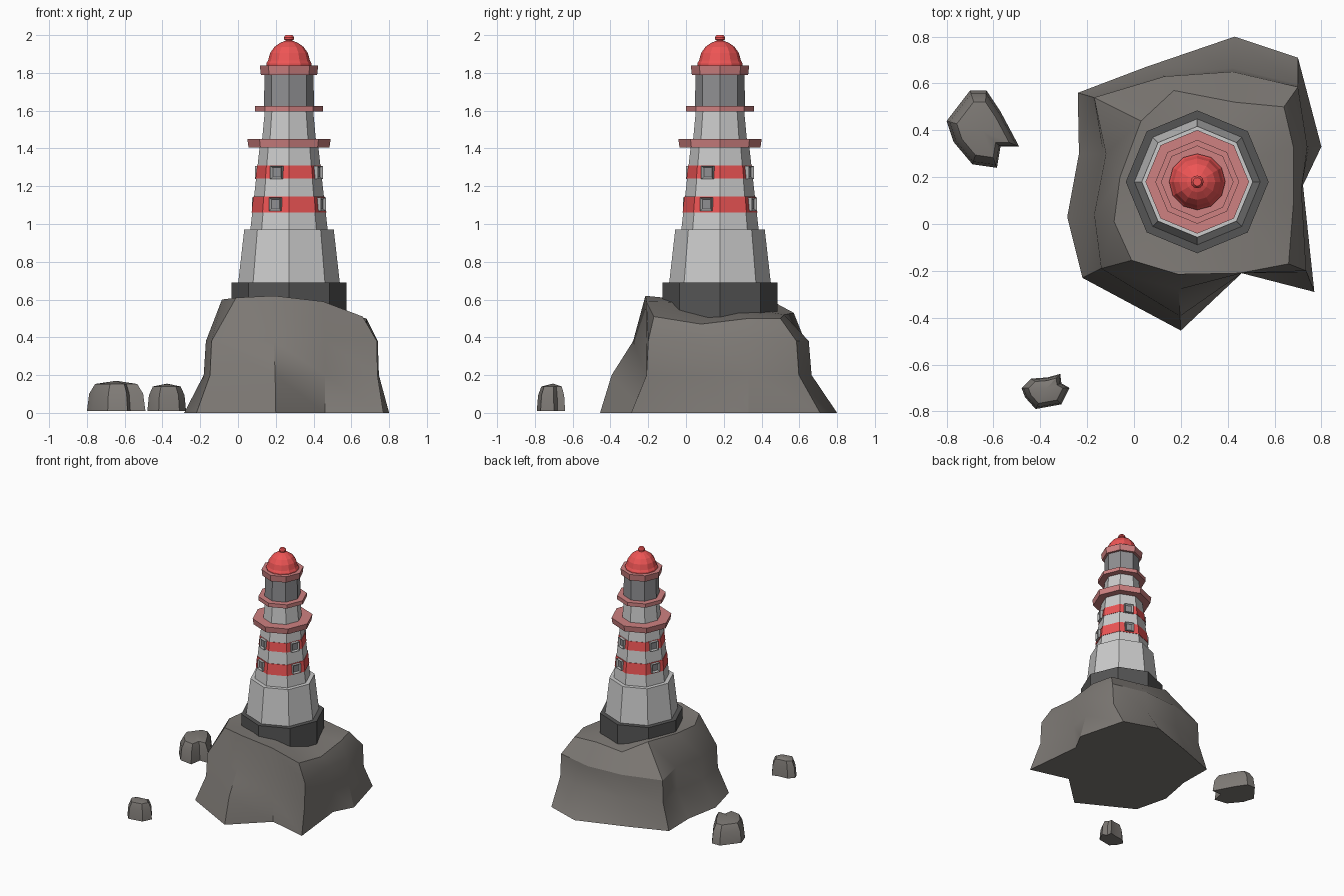
import bpy, bmesh, math
from mathutils import Vector, Matrix

if "Cube" in bpy.data.objects:
    bpy.data.objects.remove(bpy.data.objects["Cube"])

CX, CY = 0.27, 0.18  # tower axis


def material(name, rgb):
    m = bpy.data.materials.new(name)
    m.diffuse_color = (*rgb, 1)
    m.use_nodes = True
    m.node_tree.nodes["Principled BSDF"].inputs["Base Color"].default_value = m.diffuse_color
    return m


RED = material("red", (0.85, 0.09, 0.09))
PINK = material("faded_red", (0.62, 0.22, 0.22))
ROCK = material("rock", (0.21, 0.195, 0.18))
DARK = material("dark_stone", (0.09, 0.09, 0.09))
GLASS = material("glass", (0.28, 0.28, 0.29))


def finish(name, bm, mat=None):
    bmesh.ops.recalc_face_normals(bm, faces=bm.faces)
    me = bpy.data.meshes.new(name)
    bm.to_mesh(me)
    bm.free()
    ob = bpy.data.objects.new(name, me)
    bpy.context.collection.objects.link(ob)
    if mat:
        me.materials.append(mat)
    return ob


def loft(name, rings, mat=None, peak=None):
    """Skin equal-length rings; cap the bottom, and fan or cap the top."""
    bm = bmesh.new()
    rows = [[bm.verts.new(p) for p in r] for r in rings]
    n = len(rows[0])
    for a, b in zip(rows, rows[1:]):
        for i in range(n):
            j = (i + 1) % n
            bm.faces.new((a[i], a[j], b[j], b[i]))
    bm.faces.new(rows[0])
    if peak:
        c = bm.verts.new(peak)
        for i in range(n):
            bm.faces.new((rows[-1][i], rows[-1][(i + 1) % n], c))
    else:
        bm.faces.new(rows[-1])
    return finish(name, bm, mat)


def tower_part(name, profile, mat=None, sides=8):
    """Faceted round part from (radius, height) pairs on the tower axis."""
    step = math.tau / sides
    return loft(name, [[(CX + r * math.cos(i * step), CY + r * math.sin(i * step), z)
                        for i in range(sides)] for r, z in profile], mat)


def soften(ob, angle):
    bpy.ops.object.select_all(action='DESELECT')
    ob.select_set(True)
    bpy.context.view_layer.objects.active = ob
    bpy.ops.object.shade_smooth_by_angle(angle=math.radians(angle))


# main rock: foot, waist and rim outlines
foot = [(-.24, .56), (.05, .67), (.43, .80), (.70, .71), (.80, .33), (.72, .18),
        (.77, -.29), (.46, -.21), (.20, -.455), (-.22, -.23), (-.285, .03), (-.235, .30)]
waist = [(-.17, .54), (.13, .63), (.42, .65), (.70, .585), (.74, .33), (.715, .15),
         (.735, -.20), (.46, -.21), (.19, -.28), (-.14, -.19), (-.17, .04), (-.12, .30)]
rim = [(.03, .44, .60), (.17, .57, .53), (.43, .52, .52), (.64, .50, .50), (.68, .33, .50),
       (.68, .08, .47), (.66, -.17, .51), (.45, -.21, .59), (.19, -.215, .62),
       (-.01, -.155, .61), (-.085, .01, .60), (-.06, .20, .60)]
low = []
for i, (f, w) in enumerate(zip(foot, waist)):
    p = Vector(f).lerp(Vector(w), 0.35 if i == 8 else 0.9)
    low.append((p.x, p.y, 0.2))
rock = loft("main_rock", [[(*p, 0) for p in foot], low, [(*p, 0.38) for p in waist], rim],
            ROCK, (CX, CY, 0.58))
soften(rock, 30)


# small rocks
def small_rock(name, outline, top):
    c = sum((Vector(p) for p in outline), Vector((0, 0))) / len(outline)
    rings = []
    for s, z in ((1, .01), (.92, .6 * top), (.72, .9 * top)):
        rings.append([(*c.lerp(Vector(p), s), z) for p in outline])
    soften(loft(name, rings, ROCK, (c.x, c.y, top)), 30)


small_rock("left_rock", [(-.80, .44), (-.70, .57), (-.63, .57), (-.57, .48), (-.49, .33),
                         (-.57, .33), (-.585, .24), (-.69, .255), (-.77, .35)], .17)
small_rock("front_rock", [(-.48, -.70), (-.44, -.66), (-.37, -.655), (-.315, -.64),
                          (-.31, -.68), (-.275, -.70), (-.31, -.77), (-.42, -.79),
                          (-.465, -.74)], .155)

# tower body
tower_part("tower_base", [(.305, .50), (.305, .69)], DARK)
tower_part("lower_tower", [(.27, .68), (.237, .97)])
tower_part("shaft", [(.207, .95), (.155, 1.41), (.143, 1.44), (.128, 1.60)])
for i, (z0, z1, r0, r1) in enumerate(((1.06, 1.145, .198, .189), (1.24, 1.31, .177, .169))):
    tower_part(f"red_band_{i + 1}", [(r0, z0), (r1, z1)], RED)

# galleries and lantern room
tower_part("main_gallery", [(.214, 1.405), (.221, 1.45)], PINK)
tower_part("upper_gallery", [(.179, 1.595), (.179, 1.625)], PINK)
tower_part("lantern_room", [(.132, 1.62), (.130, 1.80)], GLASS)
tower_part("roof_ring", [(.149, 1.79), (.155, 1.84)], PINK)

# dome and finial
tower_part("dome", [(.12, 1.835), (.12, 1.85), (.111, 1.865), (.100, 1.905), (.077, 1.938),
                    (.045, 1.96), (.02, 1.97)], RED, 12)
tower_part("finial", [(.018, 1.96), (.018, 1.973), (.027, 1.977), (.027, 1.988),
                      (.018, 2.0)], RED, 12)

# recessed windows on every second face
for row, (z, dist) in enumerate(((1.105, .197), (1.273, .180))):
    for k in range(4):
        ang = math.radians(-22.5 + 90 * k)
        bm = bmesh.new()
        bmesh.ops.create_cube(bm, size=1, matrix=Matrix.Diagonal((.05, .066, .07, 1)))
        bm.normal_update()
        front = max(bm.faces, key=lambda f: f.normal.x)
        bmesh.ops.inset_region(bm, faces=[front], thickness=.014, depth=0)
        bmesh.ops.translate(bm, verts=front.verts, vec=(-.012, 0, 0))
        front.material_index = 1
        pos = Matrix.Translation((CX, CY, z)) @ Matrix.Rotation(ang, 4, 'Z')
        bm.transform(pos @ Matrix.Translation((dist - .025, 0, 0)))
        win = finish(f"window_{row + 1}_{k + 1}", bm,
                     bpy.data.materials.get("frame") or material("frame", (.45, .45, .45)))
        win.data.materials.append(GLASS)
